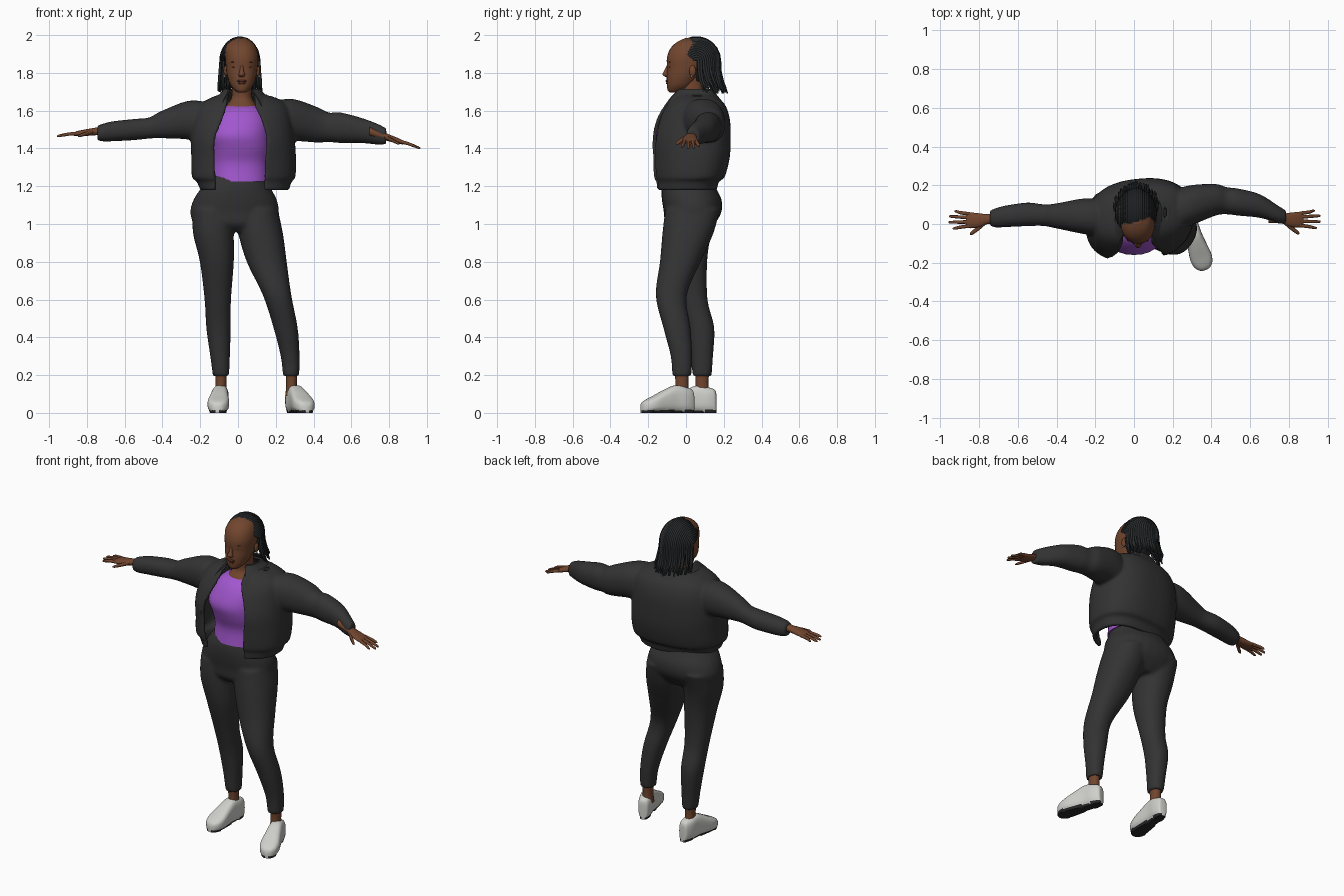
import bpy, bmesh, math, random
from mathutils import Matrix, Vector

if "Cube" in bpy.data.objects:
    bpy.data.objects.remove(bpy.data.objects["Cube"])

random.seed(4)


def mat(name, r, g, b):
    m = bpy.data.materials.new(name)
    m.diffuse_color = (r, g, b, 1)
    m.use_nodes = True
    m.node_tree.nodes["Principled BSDF"].inputs["Base Color"].default_value = m.diffuse_color
    return m


CLOTH = mat("charcoal cloth", .033, .033, .033)
PURPLE = mat("purple knit", .36, .095, .62)
SKIN = mat("brown skin", .165, .06, .027)
LIP = mat("dark lip", .115, .035, .02)
HAIR = mat("black hair", .022, .024, .026)
SHOE = mat("off white", .62, .62, .59)
SOLE = mat("dark sole", .02, .02, .02)


def smooth_path(st, sub=4):
    """Catmull-Rom interpolation through station tuples."""
    out = []
    for i in range(len(st) - 1):
        p = [st[max(i - 1, 0)], st[i], st[i + 1], st[min(i + 2, len(st) - 1)]]
        for k in range(sub):
            t = k / sub
            out.append([.5 * (2 * b + (c - a) * t + (2 * a - 5 * b + 4 * c - d) * t * t
                              + (3 * b - a - 3 * c + d) * t ** 3) for a, b, c, d in zip(*p)])
    return out + [list(st[-1])]


def spow(v, e):
    return math.copysign(abs(v) ** e, v)


def skin_rings(bm, rings):
    rows = [[bm.verts.new(p) for p in r] for r in rings]
    n = len(rows[0])
    for a, b in zip(rows, rows[1:]):
        for i in range(n):
            bm.faces.new((a[i], a[(i + 1) % n], b[(i + 1) % n], b[i]))
    bm.faces.new(rows[0])
    bm.faces.new(rows[-1])


def loft(bm, st, axis="z", n=28, e=2.2):
    """Stations are (x, y, z, radius a, radius b), rings square to the axis."""
    rings = []
    for x, y, z, a, b in smooth_path(st):
        ring = []
        for i in range(n):
            t = 2 * math.pi * i / n
            u, v = a * spow(math.cos(t), 2 / e), b * spow(math.sin(t), 2 / e)
            off = {"z": (u, v, 0), "x": (0, u, v), "y": (u, 0, v)}[axis]
            ring.append((x + off[0], y + off[1], z + off[2]))
        rings.append(ring)
    skin_rings(bm, rings)


def ball(bm, c, r):
    bmesh.ops.create_uvsphere(bm, u_segments=20, v_segments=12, radius=1,
                              matrix=Matrix.Translation(c) @ Matrix.Diagonal((*r, 1)))


def open_band(bm, st, thick, shear=.09, n=44, e=2.4):
    """Thick C-shaped rings open at the front: (z, cx, cy, rx, ry, left edge x, right edge x)."""
    rings = []
    for z, cx, cy, rx, ry, gl, gr in smooth_path(st):
        def edge(g):
            return math.asin(min(.95, (abs(g) / rx) ** (e / 2)))
        a0, a1 = edge(gr - cx), 2 * math.pi - edge(gl - cx)
        ring = []
        for d, order in ((0, range(n)), (thick, range(n - 1, -1, -1))):
            for i in order:
                t = a0 + (a1 - a0) * i / (n - 1)
                x = (rx - d) * spow(math.sin(t), 2 / e)
                y = -(ry - d) * spow(math.cos(t), 2 / e)
                ring.append((cx + x, cy + y + shear * x, z))
        rings.append(ring)
    skin_rings(bm, rings)


def finish(name, bm, *mats, rule=None, voxel=None):
    bmesh.ops.recalc_face_normals(bm, faces=bm.faces)
    me = bpy.data.meshes.new(name)
    bm.to_mesh(me)
    bm.free()
    ob = bpy.data.objects.new(name, me)
    bpy.context.collection.objects.link(ob)
    for m in mats:
        me.materials.append(m)
    if rule:
        for p in me.polygons:
            p.material_index = rule(p)
    bpy.ops.object.select_all(action="DESELECT")
    ob.select_set(True)
    bpy.context.view_layer.objects.active = ob
    bpy.ops.object.shade_smooth_by_angle(angle=math.radians(50))
    if voxel:
        r = ob.modifiers.new("fuse", "REMESH")
        r.mode, r.voxel_size, r.use_smooth_shade = "VOXEL", voxel, True
        s = ob.modifiers.new("soften", "SMOOTH")
        s.factor, s.iterations = .5, 4
    return ob


# leggings: pelvis and two legs fused together
bm = bmesh.new()
loft(bm, [(0, .01, 1.26, .145, .125), (-.01, .012, 1.2, .178, .142), (-.015, .03, 1.13, .22, .158),
          (-.018, .035, 1.06, .235, .152), (-.015, .02, 1.0, .215, .13), (-.015, .02, .96, .15, .09)])
loft(bm, [(-.13, .035, 1.08, .112, .145), (-.13, .01, .95, .108, .125), (-.112, .01, .8, .09, .102),
          (-.107, .04, .6, .07, .074), (-.103, .078, .45, .065, .072), (-.095, .085, .3, .052, .058),
          (-.09, .085, .195, .043, .051)])
loft(bm, [(.098, .035, 1.08, .112, .145), (.12, .01, .95, .118, .135), (.152, -.03, .8, .106, .108),
          (.208, -.078, .62, .075, .082), (.252, -.048, .45, .064, .072), (.276, -.024, .3, .05, .057),
          (.281, -.022, .195, .043, .051)])
finish("leggings", bm, CLOTH, voxel=.011)

# top worn under the jacket
bm = bmesh.new()
loft(bm, [(.01, .01, 1.225, .155, .138), (.01, .01, 1.32, .152, .13), (.01, 0, 1.4, .16, .145),
          (0, 0, 1.47, .168, .16), (.01, .01, 1.54, .155, .145), (.015, .025, 1.6, .125, .118),
          (.02, .035, 1.63, .075, .075)])
finish("top", bm, PURPLE)

# jacket: open body and both sleeves fused together
bm = bmesh.new()
open_band(bm, [(1.18, .035, -.005, .235, .165, -.125, .145), (1.225, .033, 0, .252, .172, -.125, .145),
               (1.25, .03, .01, .274, .192, -.13, .146), (1.35, .03, .02, .277, .208, -.132, .152),
               (1.45, .025, .022, .275, .212, -.13, .158), (1.55, .025, .035, .262, .195, -.09, .13),
               (1.62, .03, .045, .24, .165, -.066, .095), (1.66, .03, .045, .19, .135, -.06, .09),
               (1.69, .025, .045, .115, .1, -.055, .085)], .022)
loft(bm, [(.18, .06, 1.53, .11, .12), (.29, .095, 1.55, .105, .112), (.42, .125, 1.525, .082, .094),
          (.48, .12, 1.512, .07, .078), (.54, .113, 1.51, .07, .081), (.65, .093, 1.496, .061, .067),
          (.74, .052, 1.475, .046, .055), (.785, .035, 1.464, .034, .042)], "x")
loft(bm, [(-.14, .03, 1.53, .1, .11), (-.26, .04, 1.55, .092, .103), (-.41, .042, 1.525, .063, .071),
          (-.47, .046, 1.508, .056, .056), (-.55, .05, 1.5, .061, .056), (-.66, .04, 1.491, .056, .053),
          (-.715, .032, 1.484, .05, .047), (-.745, .03, 1.482, .038, .038)], "x")
finish("jacket", bm, CLOTH, voxel=.0085)

# turned down collar
bm = bmesh.new()
open_band(bm, [(1.625, .025, .03, .165, .165, -.09, .125), (1.66, .025, .035, .145, .145, -.075, .11),
               (1.7, .022, .04, .108, .11, -.055, .085), (1.715, .022, .042, .095, .1, -.055, .085)], .012)
finish("collar", bm, CLOTH)

# neck and upper chest
bm = bmesh.new()
loft(bm, [(.018, .025, 1.57, .1, .1), (.018, .028, 1.62, .085, .085), (.02, .035, 1.665, .056, .062),
          (.02, .03, 1.73, .052, .06), (.02, .03, 1.78, .052, .06)])
finish("neck", bm, SKIN)

# head with nose and ears
bm = bmesh.new()
loft(bm, [(.02, -.06, 1.695, .018, .022), (.02, -.05, 1.706, .036, .046), (.02, -.033, 1.735, .06, .068),
          (.02, -.015, 1.78, .076, .087), (.02, 0, 1.82, .083, .1), (.02, .007, 1.88, .088, .108),
          (.015, .018, 1.93, .083, .1), (.015, .03, 1.965, .06, .075), (.015, .03, 1.985, .02, .03)], n=32)
loft(bm, [(.02, -.09, 1.84, .008, .012), (.02, -.1, 1.81, .011, .016), (.02, -.104, 1.79, .017, .02),
          (.02, -.095, 1.778, .011, .012)], n=16)
for s in (-1, 1):
    ball(bm, (.02 + s * .086, .035, 1.81), (.01, .018, .029))
finish("head", bm, SKIN)

# facial details
bm = bmesh.new()
ball(bm, (.02, -.098, 1.757), (.026, .011, .007))
ball(bm, (.02, -.096, 1.746), (.022, .011, .007))
finish("lips", bm, LIP)
bm = bmesh.new()
for s in (-1, 1):
    ball(bm, (.02 + s * .036, -.084, 1.832), (.015, .008, .004))
    ball(bm, (.02 + s * .037, -.084, 1.857), (.02, .008, .003))
finish("eyes_and_brows", bm, LIP)
bm = bmesh.new()
for s in (-1, 1):
    ball(bm, (.02 + s * .092, .03, 1.782), (.005, .005, .006))
finish("earrings", bm, SHOE)

# hair cap trimmed along the hairline
HC, HR = Vector((.01, .055, 1.862)), (.102, .125, .126)
bm = bmesh.new()
bmesh.ops.create_uvsphere(bm, u_segments=40, v_segments=28, radius=1,
                          matrix=Matrix.Translation(HC) @ Matrix.Diagonal((*HR, 1)))
drop = [v for v in bm.verts if v.co.y < .05 and v.co.z < 1.845 - (v.co.y - .045) * .72]
bmesh.ops.delete(bm, geom=drop, context="VERTS")
finish("hair_cap", bm, HAIR)

# braids run back over the cap, then hang down
cu = bpy.data.curves.new("braids", "CURVE")
cu.dimensions, cu.bevel_depth, cu.bevel_resolution, cu.use_fill_caps = "3D", .0075, 1, True
for scale, count in ((1.0, 31), (.86, 22)):
    for i in range(count):
        th = math.radians(-84 + 168 * i / (count - 1))
        a, k = math.sin(th), math.cos(th)
        pts = []
        for j in range(10):
            ph = math.radians(32 + 148 * j / 9)
            pts.append(HC + Vector((HR[0] * a, -HR[1] * k * math.cos(ph), HR[2] * k * math.sin(ph))) * scale)
        p = pts[-1]
        end = Vector((p.x * 1.1 + random.uniform(-.006, .006), max(p.y + .035, .1) + random.uniform(-.008, .008),
                      1.69 + random.uniform(0, .035)))
        for t in (.33, .66, 1):
            q = p.lerp(end, t)
            q.y -= .012 * math.sin(math.pi * t)
            pts.append(q)
        sp = cu.splines.new("POLY")
        sp.points.add(len(pts) - 1)
        for cp, q in zip(sp.points, pts):
            cp.co = (*q, 1)
        sp.points[-1].radius = .6
cu.materials.append(HAIR)
braids = bpy.data.objects.new("braids", cu)
bpy.context.collection.objects.link(braids)
bpy.ops.object.select_all(action="DESELECT")
braids.select_set(True)
bpy.context.view_layer.objects.active = braids
bpy.ops.object.convert(target="MESH")


# hands: palm, four fingers and a thumb, sloping by dz along their length
def hand(name, s, x, y, z, dz):
    def st(d, oy, ry, rz, oz=0):
        return (x + s * d, y + oy, z + dz * d + oz, ry, rz)
    bm = bmesh.new()
    loft(bm, [st(-.05, .005, .028, .024), st(.02, 0, .026, .02), st(.06, -.006, .036, .018),
              st(.11, -.006, .041, .014), st(.13, -.005, .036, .009)], "x", 20)
    for base, tip, length in ((-.035, -.048, .2), (-.014, -.016, .22), (.008, .014, .218), (.027, .04, .19)):
        loft(bm, [st(.11, base, .0095, .01), st(.16, (base + tip) / 2, .0088, .009, .003),
                  st(length - .01, tip, .0068, .007), st(length, tip, .003, .003)], "x", 10)
    loft(bm, [st(.03, -.015, .014, .013), st(.065, -.046, .013, .011, -.006),
              st(.098, -.07, .011, .008, -.012), st(.11, -.076, .004, .004, -.014)], "x", 10)
    finish(name, bm, SKIN)


hand("hand_left", -1, -.738, .025, 1.492, -.12)
hand("hand_right", 1, .745, .028, 1.474, -.33)

# ankles and shoes
for name, ax, ay, cx, cy, turn in (("left", -.09, .085, -.098, .015, -.08), ("right", .283, -.022, .322, -.1, .32)):
    bm = bmesh.new()
    loft(bm, [(ax, ay, .09, .033, .04), (ax, ay, .15, .028, .034), (ax, ay, .23, .032, .038)], n=20)
    finish("ankle_" + name, bm, SKIN)
    bm = bmesh.new()
    loft(bm, [(0, y, top / 2 + .004, w, top / 2) for y, w, top in (
        (.147, .012, .07), (.14, .028, .115), (.1, .041, .132), (.045, .043, .142), (-.015, .05, .118),
        (-.075, .057, .086), (-.115, .049, .066), (-.138, .03, .05), (-.146, .01, .03))], "y", 32, 3)
    for v in bm.verts:
        v.co.z = 0 if v.co.z < .012 else v.co.z
    bm.transform(Matrix.Translation((cx, cy, 0)) @ Matrix.Rotation(turn, 4, "Z"))
    finish("shoe_" + name, bm, SHOE, SOLE, rule=lambda p: int(p.center.z < .012))
